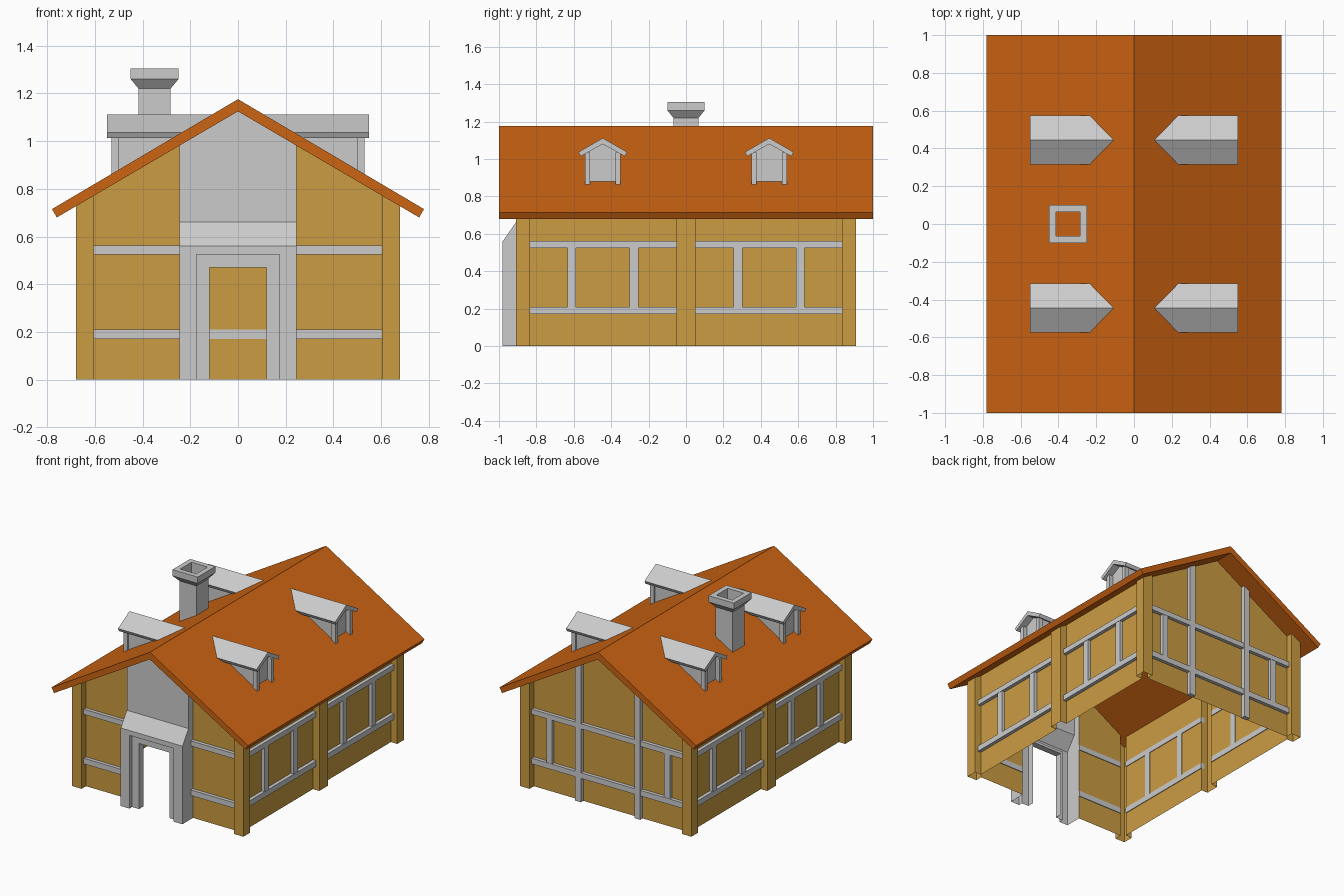
import bpy, bmesh
from mathutils import Vector

if "Cube" in bpy.data.objects:
    bpy.data.objects.remove(bpy.data.objects["Cube"])


def material(name, rgb):
    m = bpy.data.materials.new(name)
    m.diffuse_color = (*rgb, 1)
    m.use_nodes = True
    m.node_tree.nodes["Principled BSDF"].inputs["Base Color"].default_value = m.diffuse_color
    return m


ORANGE = material("roof_orange", (0.60, 0.125, 0.006))
OCHRE = material("wall_ochre", (0.60, 0.335, 0.055))


def under(x):
    """Height of the underside of the roof."""
    return 1.125 - 0.5855 * abs(x)


def finish(name, bm, mat=None, mirror=False, recalc=True):
    bmesh.ops.remove_doubles(bm, verts=bm.verts, dist=1e-5)
    if recalc:
        bmesh.ops.recalc_face_normals(bm, faces=bm.faces)
    me = bpy.data.meshes.new(name)
    bm.to_mesh(me)
    bm.free()
    ob = bpy.data.objects.new(name, me)
    bpy.context.collection.objects.link(ob)
    if mat:
        me.materials.append(mat)
    if mirror:
        ob.modifiers.new("mirror", "MIRROR").use_axis[0] = True
    return ob


def face(bm, pts):
    return bm.faces.new([bm.verts.new(p) for p in pts])


def loft(bm, a, b, caps=True):
    """Join two matching closed outlines, optionally capped."""
    n = len(a)
    for i in range(n):
        j = (i + 1) % n
        face(bm, (a[i], a[j], b[j], b[i]))
    if caps:
        face(bm, a[::-1])
        face(bm, b)


def box(bm, x0, x1, y0, y1, z0, z1):
    a = [(x0, y0, z0), (x1, y0, z0), (x1, y1, z0), (x0, y1, z0)]
    loft(bm, a, [(x, y, z1) for x, y, _ in a])


# main roof: folded slab
prof = [(-0.78, 0.715), (-0.76, 0.68), (0, 1.125), (0.76, 0.68), (0.78, 0.715), (0, 1.176)]
bm = bmesh.new()
loft(bm, [(x, -1, z) for x, z in prof], [(x, 1, z) for x, z in prof])
finish("main_roof", bm, ORANGE)

# thin walls with hollow posts, following half of the footprint
path = [(0.245, -0.86), (0.605, -0.86), (0.605, -0.91), (0.68, -0.91), (0.68, -0.834),
        (0.63, -0.834), (0.63, -0.05), (0.68, -0.05), (0.68, 0.05), (0.63, 0.05),
        (0.63, 0.834), (0.68, 0.834), (0.68, 0.91), (0.605, 0.91), (0.605, 0.86), (0, 0.86)]
bm = bmesh.new()
for (x0, y0), (x1, y1) in zip(path, path[1:]):
    face(bm, ((x0, y0, 0), (x1, y1, 0), (x1, y1, under(x1) + 0.005), (x0, y0, under(x0) + 0.005)))
finish("walls", bm, OCHRE, mirror=True, recalc=False)

# timber rails and studs
RAILS = ((0.17, 0.21), (0.525, 0.562))
bm = bmesh.new()
for z0, z1 in RAILS:
    box(bm, 0.245, 0.605, -0.885, -0.855, z0, z1)
    box(bm, 0, 0.605, 0.855, 0.885, z0, z1)
    for y0, y1 in ((-0.834, -0.05), (0.05, 0.834)):
        box(bm, 0.625, 0.655, y0, y1, z0, z1)
for y in (-0.61, -0.278, 0.278, 0.61):
    box(bm, 0.625, 0.653, y - 0.023, y + 0.023, 0.21, 0.525)
box(bm, 0.445, 0.49, 0.855, 0.883, 0.21, 0.525)
box(bm, 0.212, 0.258, 0.855, 0.888, 0, 1.01)
finish("timber_frame", bm, mirror=True)

# entrance: stepped door surround, sloped hood and tall panel above
rings = [(0.245, 0.56, -0.98), (0.175, 0.525, -0.98), (0.175, 0.525, -0.95),
         (0.12, 0.47, -0.95), (0.12, 0.47, -0.90)]
arches = [[(w, y, 0), (w, y, h), (0, y, h)] for w, h, y in rings]
bm = bmesh.new()
for a, b in zip(arches, arches[1:]):
    for i in range(2):
        face(bm, (a[i], a[i + 1], b[i + 1], b[i]))
W = 0.245
face(bm, ((0, -0.98, 0.56), (W, -0.98, 0.56), (W, -0.91, 0.66), (0, -0.91, 0.66)))
face(bm, ((0, -0.91, 0.66), (W, -0.91, 0.66), (W, -0.91, under(W) + 0.005), (0, -0.91, 1.13)))
side = [(-0.98, 0), (-0.86, 0), (-0.86, under(W) + 0.005), (-0.91, under(W) + 0.005),
        (-0.91, 0.66), (-0.98, 0.56)]
f = face(bm, [(W, y, z) for y, z in side])
bmesh.ops.remove_doubles(bm, verts=bm.verts, dist=1e-5)
finish("entrance", bm, mirror=True)

# dormers
rp = [(-0.13, 1.037), (0, 1.112), (0.13, 1.037), (0.118, 1.014), (0, 1.08), (-0.118, 1.014)]
bp = [(-0.085, 0.865), (0.085, 0.865), (0.085, 1.045), (0, 1.09), (-0.085, 1.045)]
for k, yc in enumerate((-0.445, 0.445)):
    bm = bmesh.new()
    loft(bm, [(0.05, yc + y, z) for y, z in rp], [(0.55, yc + y, z) for y, z in rp])
    finish(f"dormer_roof_{k}", bm, mirror=True)
    bm = bmesh.new()
    # rear cap lies inside the slab of the main roof
    loft(bm, [(0.50, yc + y, z) for y, z in bp],
         [((1.15 - z) / 0.59, yc + y, z) for y, z in bp])
    for s in (-1, 1):
        ys = sorted((yc + s * 0.068, yc + s * 0.096))
        box(bm, 0.499, 0.53, *ys, 0.85, 1.035)
    finish(f"dormer_body_{k}", bm, mirror=True)

# hollow chimney
cp = [(0.067, 0.925), (0.067, 1.22), (0.1, 1.26), (0.1, 1.305), (0.064, 1.305), (0.064, 0.925)]
loops = [[(-0.35 + sx * r, sy * r, z) for sx, sy in ((-1, -1), (1, -1), (1, 1), (-1, 1))]
         for r, z in cp]
bm = bmesh.new()
for a, b in zip(loops, loops[1:] + loops[:1]):
    loft(bm, a, b, caps=False)
finish("chimney", bm)
